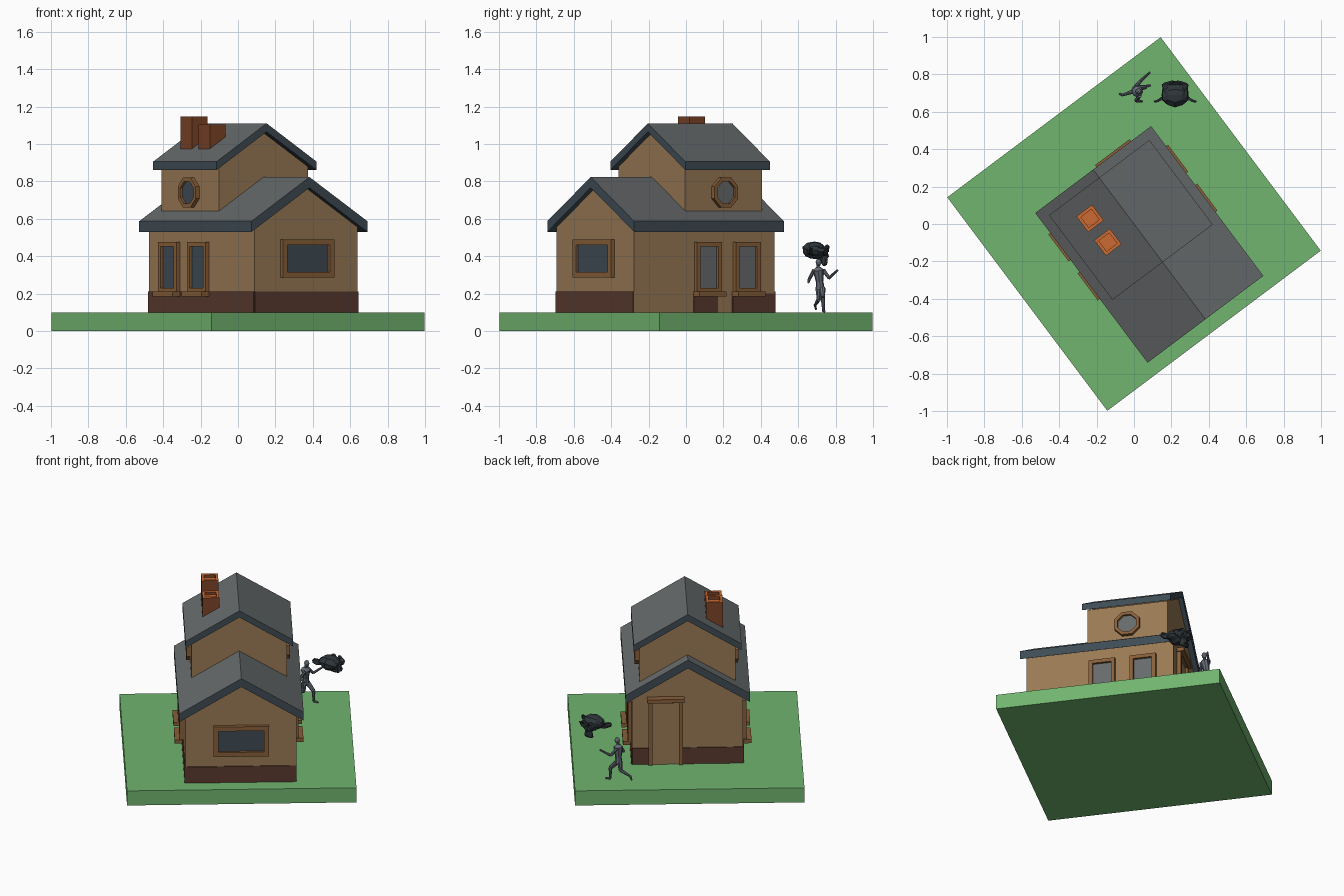
import bpy, bmesh, math
from mathutils import Matrix, Vector

if "Cube" in bpy.data.objects:
    bpy.data.objects.remove(bpy.data.objects["Cube"])

# The whole plot is turned about z: local u = along the gable width, v = along the ridge
ROT = Matrix.Rotation(math.atan2(0.6, 0.8), 4, 'Z')


def mat(name, rgb):
    m = bpy.data.materials.new(name)
    m.diffuse_color = (*rgb, 1)
    m.use_nodes = True
    m.node_tree.nodes["Principled BSDF"].inputs["Base Color"].default_value = m.diffuse_color
    return m


GRASS = mat("grass_green", (.165, .46, .16))
WALL = mat("wall_tan", (.32, .195, .09))
BAND = mat("base_brown", (.10, .042, .027))
ROOF = mat("roof_grey", (.135, .145, .148))
SLATE = mat("slate_blue", (.05, .072, .09))
FRAME = mat("frame_brown", (.25, .115, .042))
BRICK = mat("brick_red", (.20, .056, .02))
CAP = mat("cap_orange", (.60, .145, .034))
CHAR = mat("charcoal", (.028, .037, .042))
SKIN = mat("figure_grey", (.13, .15, .18))


def finish(name, bm, mats, xf=ROT):
    bmesh.ops.recalc_face_normals(bm, faces=bm.faces)
    bm.transform(xf)
    me = bpy.data.meshes.new(name)
    bm.to_mesh(me)
    bm.free()
    for m in mats:
        me.materials.append(m)
    ob = bpy.data.objects.new(name, me)
    bpy.context.collection.objects.link(ob)
    return ob


def add_box(bm, lo, hi):
    lo, hi = Vector(lo), Vector(hi)
    c, s = (lo + hi) / 2, hi - lo
    m = Matrix.Translation(c) @ Matrix.Diagonal((abs(s.x), abs(s.y), abs(s.z), 1))
    return bmesh.ops.create_cube(bm, size=1, matrix=m)["verts"]


def box(name, lo, hi, m):
    bm = bmesh.new()
    add_box(bm, lo, hi)
    return finish(name, bm, [m])


def prism(name, profile, v0, v1, mats, rule=None):
    """Extrude a (u, z) profile along v."""
    bm = bmesh.new()
    f = bm.faces.new([bm.verts.new((u, v0, z)) for u, z in profile])
    ext = bmesh.ops.extrude_face_region(bm, geom=[f])["geom"]
    bmesh.ops.translate(bm, vec=(0, v1 - v0, 0),
                        verts=[e for e in ext if isinstance(e, bmesh.types.BMVert)])
    bmesh.ops.recalc_face_normals(bm, faces=bm.faces)
    if rule:
        for f in bm.faces:
            f.normal_update()
            f.material_index = rule(f)
    return finish(name, bm, mats)


def walls(name, hw, v0, v1, z0, apex):
    eave = apex - .61 * hw
    prism(name, [(-hw, z0), (hw, z0), (hw, eave), (0, apex), (-hw, eave)], v0, v1, [WALL])


def roof(name, hw, v0, v1, eave, ridge, t):
    pts = [(-hw, eave - t), (0, ridge - t), (hw, eave - t), (hw, eave), (0, ridge), (-hw, eave)]
    prism(name, pts, v0, v1, [ROOF, SLATE], lambda f: 0 if f.normal.z > .5 else 1)


def on_wall(axis, sign, d, a, out, z):
    """Point on a wall: a = along it, out = distance outward from it."""
    n = sign * (d + out)
    return (n, a, z) if axis == 'u' else (a, n, z)


def framed(name, axis, sign, d, a0, a1, z0, z1, w, panel, bottom=True):
    bars = [(a0, a0 + w, z0, z1), (a1 - w, a1, z0, z1), (a0 + w, a1 - w, z1 - w, z1)]
    if bottom:
        bars.append((a0 + w, a1 - w, z0, z0 + w))
    bm = bmesh.new()
    for p, q, r, s in bars:
        add_box(bm, on_wall(axis, sign, d, p, -.01, r), on_wall(axis, sign, d, q, .024, s))
    finish(name + "_frame", bm, [FRAME])
    box(name + "_panel", on_wall(axis, sign, d, a0 + w / 2, 0, z0 + (w / 2 if bottom else 0)),
        on_wall(axis, sign, d, a1 - w / 2, .008, z1 - w / 2), panel)


# Lawn slab
box("lawn", (-.713, -.713, 0), (.713, .713, .1), GRASS)

# Two storeys with gable roofs
HW, V0, V1 = .345, -.606, .332
walls("lower_walls", HW, V0, V1, .1, .765)
roof("lower_roof", .387, -.637, .364, .587, .823, .057)
UW = .297
walls("upper_walls", UW, -.228, .284, .5, 1.06)
roof("upper_roof", .335, -.255, .31, .905, 1.11, .045)

# Dark base band
box("base_front", (-HW, V0 - .006, .1), (HW, V0, .21), BAND)
box("base_back", (-HW, V1, .1), (HW, V1 + .006, .21), BAND)
box("base_left", (-HW - .006, V0, .1), (-HW, V1, .21), BAND)
for i, (a, b) in enumerate([(-.21, -.05), (.05, V1)]):
    box(f"base_right_{i}", (HW, a, .1), (HW + .006, b, .2), BAND)

# Tall side windows with sills, and octagonal upper windows
for side, sign, glass in (("left", -1, SLATE), ("right", 1, ROOF)):
    for i, c in enumerate((-.12, .14)):
        framed(f"{side}_window_{i}", 'u', sign, HW, c - .083, c + .083, .205, .475, .024, glass)
        box(f"{side}_sill_{i}", on_wall('u', sign, HW, c - .09, 0, .185),
            on_wall('u', sign, HW, c + .09, .055, .21), FRAME)
    bm = bmesh.new()
    m = (Matrix.Translation((sign * (UW + .005), .028, .74)) @ Matrix.Rotation(sign * math.pi / 2, 4, 'Y')
         @ Matrix.Rotation(math.pi / 8, 4, 'Z'))
    bmesh.ops.create_cone(bm, cap_ends=True, segments=8, radius1=.086, radius2=.086, depth=.04, matrix=m)
    bm.normal_update()
    cap = max(bm.faces, key=lambda f: sign * f.calc_center_median().x)
    bmesh.ops.inset_region(bm, faces=[cap], thickness=.022)
    ext = bmesh.ops.extrude_face_region(bm, geom=[cap])["geom"]
    bmesh.ops.delete(bm, geom=[cap], context='FACES_ONLY')
    bmesh.ops.translate(bm, vec=(-sign * .015, 0, 0),
                        verts=[e for e in ext if isinstance(e, bmesh.types.BMVert)])
    for e in ext:
        if isinstance(e, bmesh.types.BMFace):
            e.material_index = 1
    finish(f"{side}_round_window", bm, [FRAME, glass])

# Wide front window, back door with lintel
framed("front_window", 'v', -1, -V0, -.172, .172, .285, .49, .03, SLATE)
framed("door", 'v', 1, V1, .03, .245, .1, .55, .025, WALL, bottom=False)
box("door_lintel", (.022, V1, .535), (.253, V1 + .045, .56), FRAME)

# Chimneys with orange hollow caps
for i, (v, top) in enumerate([(.165, 1.148), (.006, 1.105)]):
    bm = bmesh.new()
    add_box(bm, (-.222, v - .052, .85), (-.118, v + .052, top))
    bm.normal_update()
    cap = max(bm.faces, key=lambda f: f.calc_center_median().z)
    ring = bmesh.ops.inset_region(bm, faces=[cap], thickness=.024)["faces"]
    ext = bmesh.ops.extrude_face_region(bm, geom=[cap])["geom"]
    bmesh.ops.delete(bm, geom=[cap], context='FACES_ONLY')
    bmesh.ops.translate(bm, vec=(0, 0, -.02),
                        verts=[e for e in ext if isinstance(e, bmesh.types.BMVert)])
    for f in ring + [e for e in ext if isinstance(e, bmesh.types.BMFace)]:
        f.material_index = 1
    finish(f"chimney_{i}", bm, [BRICK, CAP])

# Floating animal head behind the house
bpy.ops.mesh.primitive_monkey_add(size=2, location=(.22, .695, .413), rotation=(0, 0, math.pi))
head = bpy.context.object
head.name = "animal_head"
head.scale = (.084, .084, .066)
head.data.materials.append(CHAR)


# Running figure from tapered limbs
def limb(bm, p, q, r1, r2):
    p, q = Vector(p), Vector(q)
    d = q - p
    m = Matrix.Translation((p + q) / 2) @ d.to_track_quat('Z', 'Y').to_matrix().to_4x4()
    bmesh.ops.create_cone(bm, cap_ends=True, segments=8, radius1=r1, radius2=r2,
                          depth=d.length, matrix=m)


bm = bmesh.new()
paths = [
    ([(.01, .717, .222), (.012, .715, .262), (.018, .708, .325), (.02, .706, .342)], [.024, .02, .03, .011]),
    ([(.02, .706, .335), (.022, .707, .36)], [.009, .009]),
    ([(.01, .735, .325), (.035, .765, .283), (.085, .81, .325)], [.011, .009, .006]),   # front arm
    ([(.03, .685, .325), (.01, .66, .28), (.045, .655, .26)], [.011, .009, .006]),      # rear arm
    ([(.015, .728, .228), (.06, .732, .18), (.06, .735, .11)], [.017, .012, .007]),     # front leg
    ([(.06, .735, .108), (.09, .742, .105)], [.008, .005]),
    ([(.005, .708, .228), (.0, .71, .17), (-.06, .69, .138)], [.017, .012, .007]),      # rear leg
    ([(-.06, .69, .14), (-.075, .695, .115)], [.008, .005]),
]
for pts, rad in paths:
    for k in range(len(pts) - 1):
        limb(bm, pts[k], pts[k + 1], rad[k], rad[k + 1])
bmesh.ops.create_icosphere(bm, subdivisions=2, radius=1, matrix=Matrix.Translation((.025, .709, .368))
                           @ Matrix.Diagonal((.017, .016, .021, 1)))
finish("running_figure", bm, [SKIN], Matrix.Identity(4))
